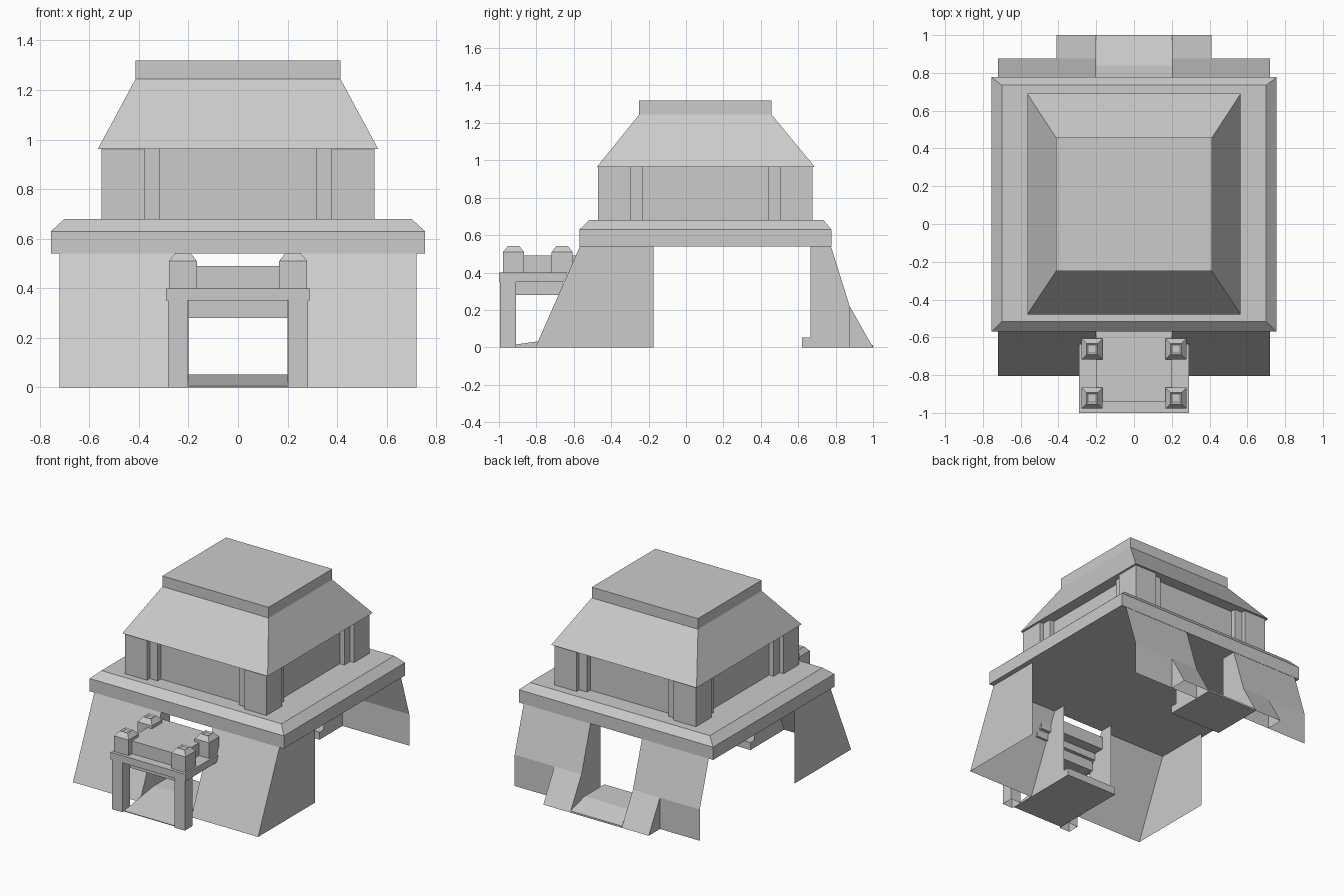
import bpy, bmesh

if "Cube" in bpy.data.objects:
    bpy.data.objects.remove(bpy.data.objects["Cube"])

stone = bpy.data.materials.new("pale_stone")
stone.diffuse_color = (0.6, 0.6, 0.6, 1)
stone.use_nodes = True
stone.node_tree.nodes["Principled BSDF"].inputs["Base Color"].default_value = stone.diffuse_color


def add(name, verts, faces):
    me = bpy.data.meshes.new(name)
    me.from_pydata(verts, [], faces)
    me.materials.append(stone)
    ob = bpy.data.objects.new(name, me)
    bpy.context.collection.objects.link(ob)
    return ob


def frustum(name, low, high, z0, z1, bottom=True):
    """Block between two rectangles given as (x0, x1, y0, y1)."""
    verts = [(r[i], r[j], z) for r, z in ((low, z0), (high, z1))
             for i, j in ((0, 2), (1, 2), (1, 3), (0, 3))]
    faces = [(4, 5, 6, 7)] + [(i, (i + 1) % 4, (i + 1) % 4 + 4, i + 4) for i in range(4)]
    if bottom:
        faces.append((3, 2, 1, 0))
    return add(name, verts, faces)


def box(name, x0, x1, y0, y1, z0, z1, bottom=True):
    r = (x0, x1, y0, y1)
    return frustum(name, r, r, z0, z1, bottom)


def extrude_x(name, profile, x0, x1, closed=True):
    """Sweep a (y, z) profile along x; closed profiles get end caps."""
    n = len(profile)
    verts = [(x, y, z) for x in (x0, x1) for y, z in profile]
    faces = [(i, (i + 1) % n, (i + 1) % n + n, i + n) for i in range(n if closed else n - 1)]
    if closed:
        faces += [tuple(range(n))[::-1], tuple(range(n, 2 * n))]
    ob = add(name, verts, faces)
    if closed:
        bm = bmesh.new()
        bm.from_mesh(ob.data)
        bmesh.ops.recalc_face_normals(bm, faces=bm.faces)
        bm.to_mesh(ob.data)
        bm.free()
    return ob


def sheet(name, x, outline, facing):
    """Single upright wall in a plane of constant x."""
    pts = [(x, y, z) for y, z in outline]
    area = sum(a[0] * b[1] - b[0] * a[1] for a, b in zip(outline, outline[1:] + outline[:1]))
    if area * facing < 0:
        pts.reverse()
    return add(name, pts, [tuple(range(len(pts)))])


# Roof and cap
box("roof_cap", -.413, .413, -.25, .457, 1.245, 1.32)
frustum("roof_slope", (-.565, .565, -.478, .69), (-.413, .413, -.25, .457), .963, 1.245)

# Upper storey: recessed walls with stepped corner piers
box("upper_walls", -.485, .485, -.405, .61, .68, .963)
for sx in (-1, 1):
    for sy in (-1, 1):
        for part, far, near, out in (("corner_pier", .55, .378, .573), ("pier_step", .52, .317, .543)):
            inner = out - .172 if part == "corner_pier" else .335
            xs = sorted((sx * near, sx * far))
            ys = sorted((.103 + sy * inner, .103 + sy * out))
            box(part, *xs, *ys, .68, .963)

# Terrace slab with sloped rim
rim = (-.755, .755, -.57, .777)
box("terrace_edge", *rim, .54, .63)
frustum("terrace_rim", rim, (-.7, .7, -.517, .735), .63, .68, bottom=False)

# Base walls, open inside and along the flanks
back_slope = [(.775, .54), (.875, .22)]
for s in (-1, 1):
    a, b = (.2, .72) if s > 0 else (-.72, -.2)
    extrude_x("front_wall", [(-.805, 0), (-.567, .54)], b, a, closed=False)
    extrude_x("back_wall", back_slope + [(.875, 0)], b, a, closed=False)
    sheet("front_side_wall", s * .72, [(-.805, 0), (-.175, 0), (-.175, .54), (-.567, .54)], s)
    sheet("front_passage_wall", s * .2, [(-.805, 0), (-.47, 0), (-.47, .54), (-.567, .54)], -s)
    sheet("back_passage_wall", s * .2, [(.665, 0), (1, 0), (.875, .22), (.775, .54), (.665, .54)], -s)
    # Sloped buttress beside the back doorway
    c, d = (.2, .41) if s > 0 else (-.41, -.2)
    extrude_x("back_buttress", [(.875, .22), (1, 0)], d, c, closed=False)
    sheet("buttress_side", s * .41, [(.875, 0), (1, 0), (.875, .22)], s)

# Doorway ramps
extrude_x("back_ramp", [(.62, 0), (1, 0), (1, .012), (.84, .053), (.62, .053)], -.2, .2)
extrude_x("front_ramp", [(-.43, 0), (-.98, 0), (-.98, .005), (-.65, .053), (-.43, .053)], -.2, .2)

# Porch
box("porch_lintel", -.2, .2, -.91, -.66, .28, .35)
box("porch_deck", -.29, .29, -1, -.635, .35, .4)
box("porch_parapet", -.2, .2, -.94, -.56, .4, .49)
for s in (-1, 1):
    x0, x1 = sorted((s * .203, s * .283))
    box("porch_post", x0, x1, -.995, -.91, 0, .35, bottom=False)
    # Corner finials with a small sunken top
    for y in (-.922, -.662):
        x, r = s * .222, .056
        box("finial_base", x - r, x + r, y - r, y + r, .4, .51)
        cap = frustum("finial_cap", (x - r, x + r, y - r, y + r),
                      (x - .03, x + .03, y - .03, y + .03), .51, .543, bottom=False)
        bm = bmesh.new()
        bm.from_mesh(cap.data)
        bm.faces.ensure_lookup_table()
        bmesh.ops.inset_region(bm, faces=[bm.faces[0]], thickness=.013, depth=-.008)
        bm.to_mesh(cap.data)
        bm.free()
